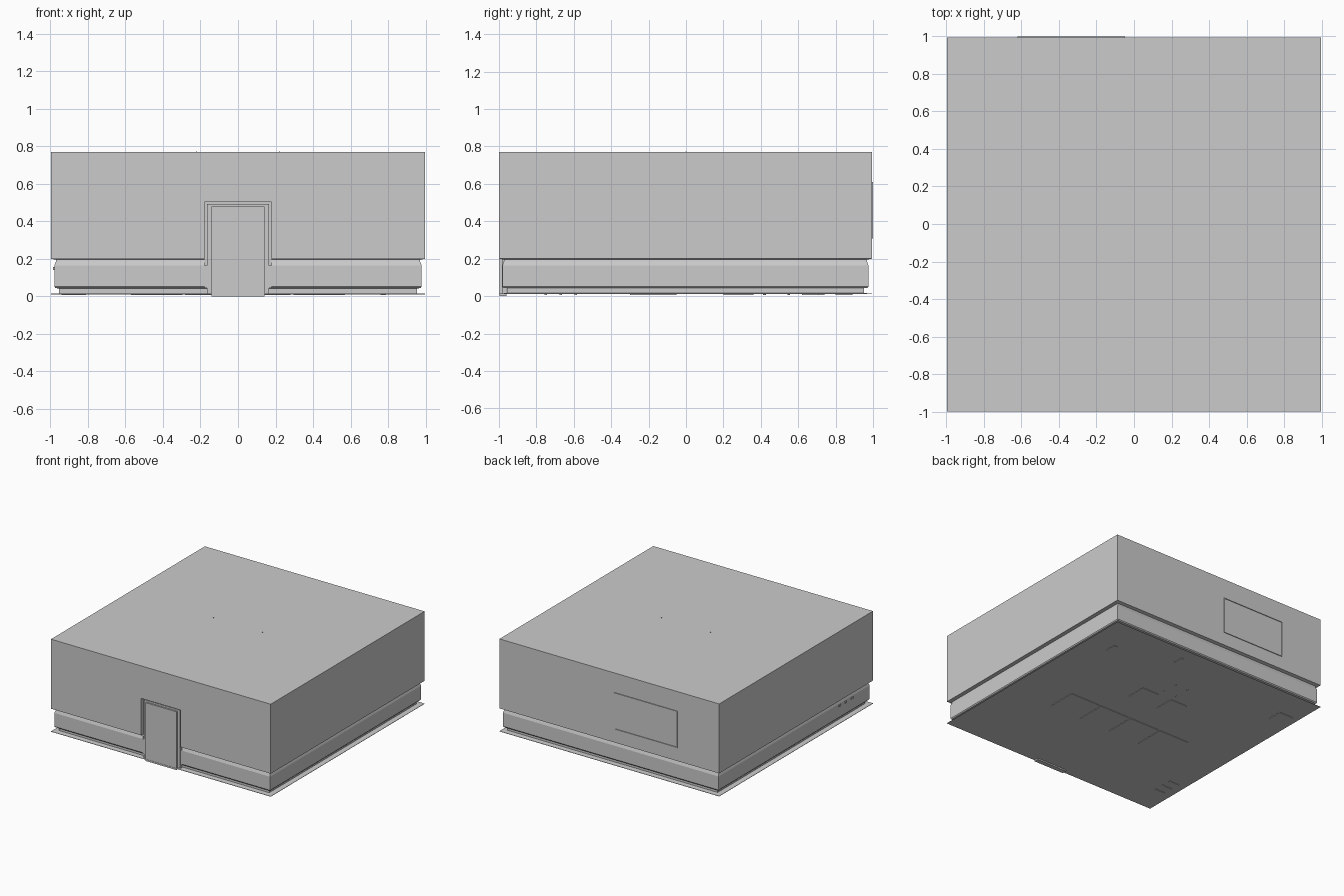
import bpy, bmesh
from mathutils import Vector

if "Cube" in bpy.data.objects:
    bpy.data.objects.remove(bpy.data.objects["Cube"])

X, Y0, Y1 = 0.997, -1.0, 0.994  # outer wall extents


def finish(name, bm):
    me = bpy.data.meshes.new(name)
    bmesh.ops.recalc_face_normals(bm, faces=bm.faces)
    bm.to_mesh(me)
    bm.free()
    ob = bpy.data.objects.new(name, me)
    bpy.context.collection.objects.link(ob)
    return ob


def boxes(name, *ranges):
    """One object from boxes given as (x0, x1, y0, y1, z0, z1)."""
    bm = bmesh.new()
    for x0, x1, y0, y1, z0, z1 in ranges:
        new = bmesh.ops.create_cube(bm, size=1)["verts"]
        for v in new:
            v.co = Vector(((x0 + x1) / 2 + v.co.x * (x1 - x0),
                           (y0 + y1) / 2 + v.co.y * (y1 - y0),
                           (z0 + z1) / 2 + v.co.z * (z1 - z0)))
    return finish(name, bm)


def cone(name, x, y, z0, z1, r0, r1, n=12):
    bm = bmesh.new()
    bmesh.ops.create_cone(bm, cap_ends=True, segments=n, radius1=r0, radius2=r1, depth=z1 - z0)
    bmesh.ops.translate(bm, verts=bm.verts, vec=(x, y, (z0 + z1) / 2))
    return finish(name, bm)


# Room shell: wall, dado moulding, wainscot, skirting and floor as (inset, z) rings
profile = [(0, 0.77), (0, 0.2), (0.028, 0.195), (0.026, 0.185), (0.018, 0.163),
           (0.018, 0.052), (0.024, 0.044), (0.043, 0.042), (0.043, 0.016), (0, 0.014), (0, 0.011)]
bm = bmesh.new()
rings = []
for d, z in profile:
    rings.append([bm.verts.new(p) for p in ((-X + d, Y0 + d, z), (X - d, Y0 + d, z),
                                            (X - d, Y1 - d, z), (-X + d, Y1 - d, z))])
for a, b in zip(rings, rings[1:]):
    for i in range(4):
        j = (i + 1) % 4
        bm.faces.new((a[i], b[i], b[j], a[j]))
bm.faces.new(rings[0])
bm.faces.new(rings[-1])
shell = finish("room_shell", bm)

# Door opening
cutter = boxes("door_cutter", (-0.178, 0.178, -1.1, -0.968, 0.0145, 0.503))
cutter.hide_render = True
cutter.hide_set(True)
mod = shell.modifiers.new("door_opening", 'BOOLEAN')
mod.operation, mod.solver, mod.object = 'DIFFERENCE', 'EXACT', cutter

# Door, frame and wainscot end strips
boxes("door", (-0.14, 0.14, -0.998, -0.96, 0, 0.478))
boxes("door_frame", (-0.165, -0.14, -0.985, -0.96, 0.015, 0.492),
      (0.14, 0.165, -0.985, -0.96, 0.015, 0.492), (-0.14, 0.14, -0.985, -0.96, 0.478, 0.492))
for s in (-1, 1):
    a, b = sorted((s * 0.164, s * 0.179))
    boxes("wainscot_end", (a, b, -0.982, -0.95, 0.045, 0.165))

# Wall board with a thin frame that shows on the outside
bx0, bx1, bz0, bz1, t = -0.62, -0.048, 0.308, 0.61, 0.006
boxes("board_frame", (bx0, bx1, 0.975, 1.0, bz0, bz0 + t), (bx0, bx1, 0.975, 1.0, bz1 - t, bz1),
      (bx0, bx0 + t, 0.975, 1.0, bz0, bz1), (bx1 - t, bx1, 0.975, 1.0, bz0, bz1))
boxes("board", (bx0 + t, bx1 - t, 0.98, 0.99, bz0 + t, bz1 - t))

# Row of four low seats
for x in (-0.57, -0.283, 0.005, 0.295):
    boxes("seat_block", (x, x + 0.275, -0.3, -0.05, 0.007, 0.1),
          (x, x + 0.275, -0.3, -0.24, 0.1, 0.19))

# Desk with two pedestals
for s in (-1, 1):
    a, b = sorted((s * 0.06, s * 0.215))
    boxes("desk_pedestal", (a, b, 0.2, 0.36, 0.007, 0.17))
boxes("desk_top", (-0.24, 0.24, 0.18, 0.38, 0.17, 0.185))

# Desk chair
for x in (-0.065, 0.055):
    for y in (0.42, 0.55):
        cone("chair_leg", x, y, 0.007, 0.11, 0.007, 0.007, 8)
boxes("chair_seat", (-0.075, 0.065, 0.41, 0.56, 0.11, 0.125))
boxes("chair_back", (-0.075, 0.065, 0.55, 0.565, 0.125, 0.26))

# Corner cabinet and two slim stands
boxes("corner_cabinet", (-0.94, -0.81, 0.62, 0.74, 0.007, 0.3))
boxes("slim_stand", (0.76, 0.79, 0.62, 0.71, 0.007, 0.2))
boxes("slim_stand", (0.255, 0.28, 0.8, 0.89, 0.007, 0.2))

# Three side chairs whose backs poke through the wainscot
for y in (-0.75, -0.67, -0.59):
    boxes("side_chair_feet", (-0.93, -0.84, y - 0.006, y + 0.006, 0.007, 0.02))
    boxes("side_chair_seat", (-0.94, -0.83, y - 0.03, y + 0.03, 0.08, 0.095))
    boxes("side_chair_back", (-0.985, -0.94, y - 0.012, y + 0.012, 0.14, 0.155))

# Ceiling lamps
for x in (-0.222, 0.222):
    cone("lamp_rod", x, 0, 0.68, 0.773, 0.003, 0.003, 8)
    cone("lamp_shade", x, 0, 0.62, 0.68, 0.06, 0.02)
